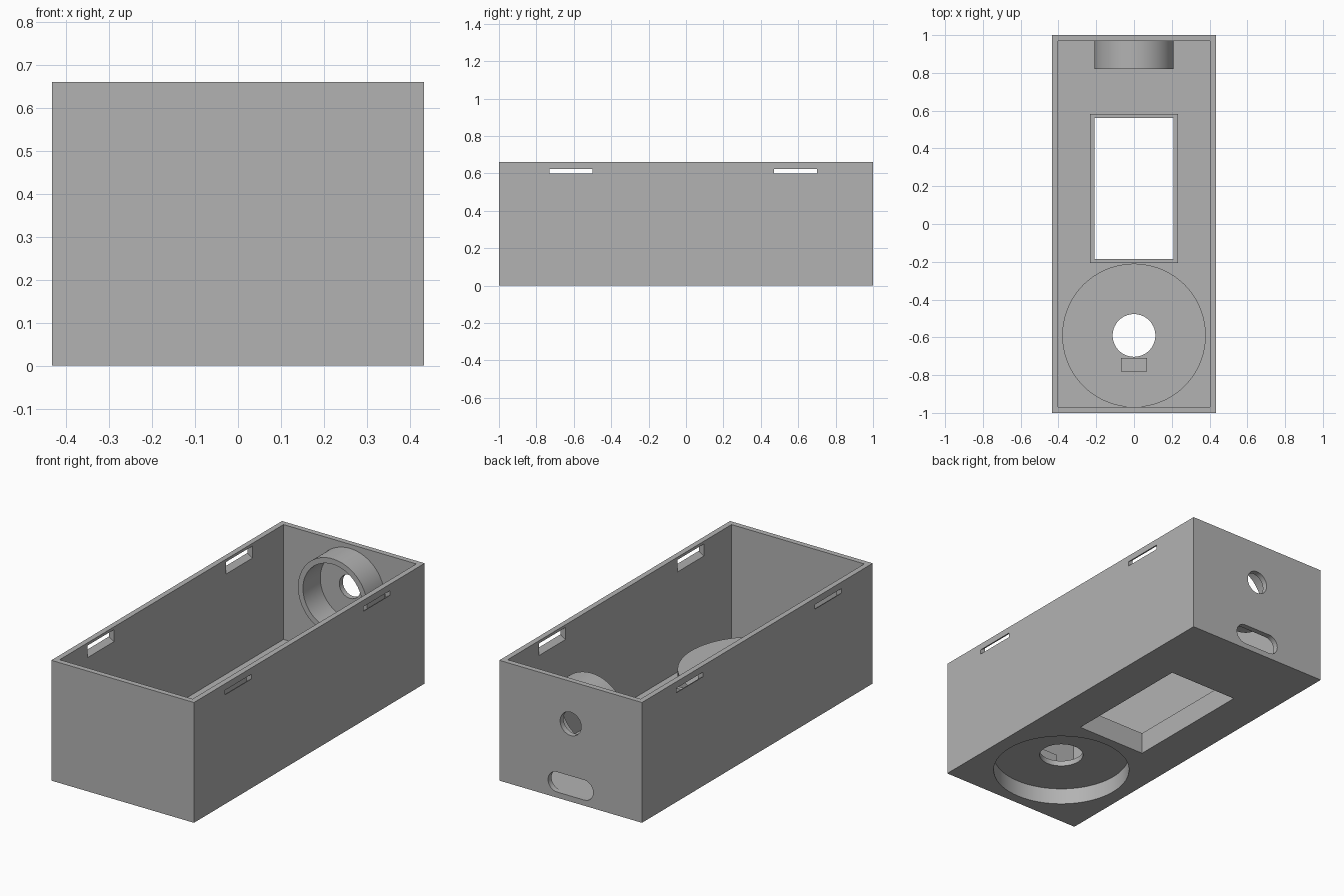
import bpy, bmesh, math
from mathutils import Vector, Matrix

if "Cube" in bpy.data.objects:
    bpy.data.objects.remove(bpy.data.objects["Cube"])

grey = bpy.data.materials.new("plain_grey")
grey.use_nodes = True
colour = (0.45, 0.45, 0.45, 1)
grey.diffuse_color = colour
grey.node_tree.nodes["Principled BSDF"].inputs["Base Color"].default_value = colour

W, L, H = 0.433, 1.0, 0.66      # half width, half length, height
T = 0.03                        # wall and floor thickness
RAISED = 0.12                   # top of the raised floor features
DISH_Y = -0.59
PORT_Z = 0.427


def finish(name, bm):
    bmesh.ops.recalc_face_normals(bm, faces=bm.faces)
    mesh = bpy.data.meshes.new(name)
    bm.to_mesh(mesh)
    bm.free()
    mesh.materials.append(grey)
    ob = bpy.data.objects.new(name, mesh)
    bpy.context.collection.objects.link(ob)
    return ob


def prism(name, points, along):
    """Extrude a flat outline along a vector."""
    bm = bmesh.new()
    face = bm.faces.new([bm.verts.new(p) for p in points])
    new = bmesh.ops.extrude_face_region(bm, geom=[face], use_keep_orig=True)["geom"]
    verts = [v for v in new if isinstance(v, bmesh.types.BMVert)]
    bmesh.ops.translate(bm, verts=verts, vec=along)
    return finish(name, bm)


def box(name, x, y, z):
    """Box from (low, high) pairs."""
    outline = [(x[0], y[0], z[0]), (x[1], y[0], z[0]), (x[1], y[1], z[0]), (x[0], y[1], z[0])]
    return prism(name, outline, (0, 0, z[1] - z[0]))


def arc(radius, start, end, steps):
    angles = [start + (end - start) * i / steps for i in range(steps + 1)]
    return [(radius * math.cos(a), radius * math.sin(a)) for a in angles]


def lathe(name, profile, matrix, steps=96):
    """Spin a closed (radius, height) outline into a ring."""
    bm = bmesh.new()
    rings = [[bm.verts.new(matrix @ Vector((x, y, h))) for x, y in arc(r, 0, math.tau, steps)[:-1]]
             for r, h in profile]
    for a, b in zip(rings, rings[1:] + rings[:1]):
        for i in range(steps):
            j = (i + 1) % steps
            bm.faces.new((a[i], a[j], b[j], b[i]))
    return finish(name, bm)


def cut(ob, cutter):
    mod = ob.modifiers.new("cut", "BOOLEAN")
    mod.operation, mod.solver, mod.object = "DIFFERENCE", "EXACT", cutter
    bpy.context.view_layer.objects.active = ob
    bpy.ops.object.modifier_apply(modifier=mod.name)
    bpy.data.objects.remove(cutter)


def smooth(ob):
    bpy.ops.object.select_all(action="DESELECT")
    ob.select_set(True)
    bpy.context.view_layer.objects.active = ob
    bpy.ops.object.shade_smooth_by_angle(angle=math.radians(30))


# Open-topped case
case = box("case", (-W, W), (-L, L), (0, H))
cut(case, box("cavity", (T - W, W - T), (T - L, L - T), (T, H + 0.1)))

# Floor openings: window and round dish
win_x, win_y = (-0.21, 0.21), (-0.185, 0.56)
cut(case, box("window", win_x, win_y, (-0.1, 0.1)))
dish = [(x, y + DISH_Y, -0.1) for x, y in arc(0.353, 0, math.tau, 96)[:-1]]
cut(case, prism("dish", dish, (0, 0, 0.2)))

# Back openings: round port and rounded slot
port = [(x, 0.9, z + PORT_Z) for x, z in arc(0.064, 0, math.tau, 48)[:-1]]
cut(case, prism("port", port, (0, 0.2, 0)))
r, half = 0.055, 0.082
slot = [(x + half, 0.9, z + 0.086) for x, z in arc(r, -math.pi / 2, math.pi / 2, 16)]
slot += [(x - half, 0.9, z + 0.086) for x, z in arc(r, math.pi / 2, 1.5 * math.pi, 16)]
cut(case, prism("slot", slot, (0, 0.2, 0)))

# Tapered clip slots, taller on the inside of each wall
for side in (-1, 1):
    for y in (-0.73, 0.47):
        wedge = [(side * x, y, 0.612 + s * h) for x, h, s in
                 ((W - T, 0.033, -1), (W, 0.0125, -1), (W + 0.02, 0.0125, -1),
                  (W + 0.02, 0.0125, 1), (W, 0.0125, 1), (W - T, 0.033, 1),
                  (W - T - 0.02, 0.033, 1), (W - T - 0.02, 0.033, -1))]
        cut(case, prism("clip_slot", wedge, (0, 0.23, 0)))
smooth(case)

# Collar around the window
collar = box("window_collar", (-0.232, 0.232), (-0.207, 0.582), (T, RAISED))
cut(collar, box("window", win_x, win_y, (-0.1, 0.3)))

# Raised housing over the dish, with a centre hole
smooth(lathe("dish_housing",
             [(0.113, 0.09), (0.113, RAISED), (0.38, RAISED), (0.38, T), (0.353, T), (0.353, 0.09)],
             Matrix.Translation((0, DISH_Y, 0))))
box("locating_block", (-0.07, 0.07), (-0.78, -0.71), (RAISED, 0.17))

# Ring socket inside the back wall
smooth(lathe("port_socket", [(0.18, 0), (0.21, 0), (0.21, 0.15), (0.18, 0.15)],
             Matrix.Translation((0, L - T, PORT_Z)) @ Matrix.Rotation(math.pi / 2, 4, "X")))
